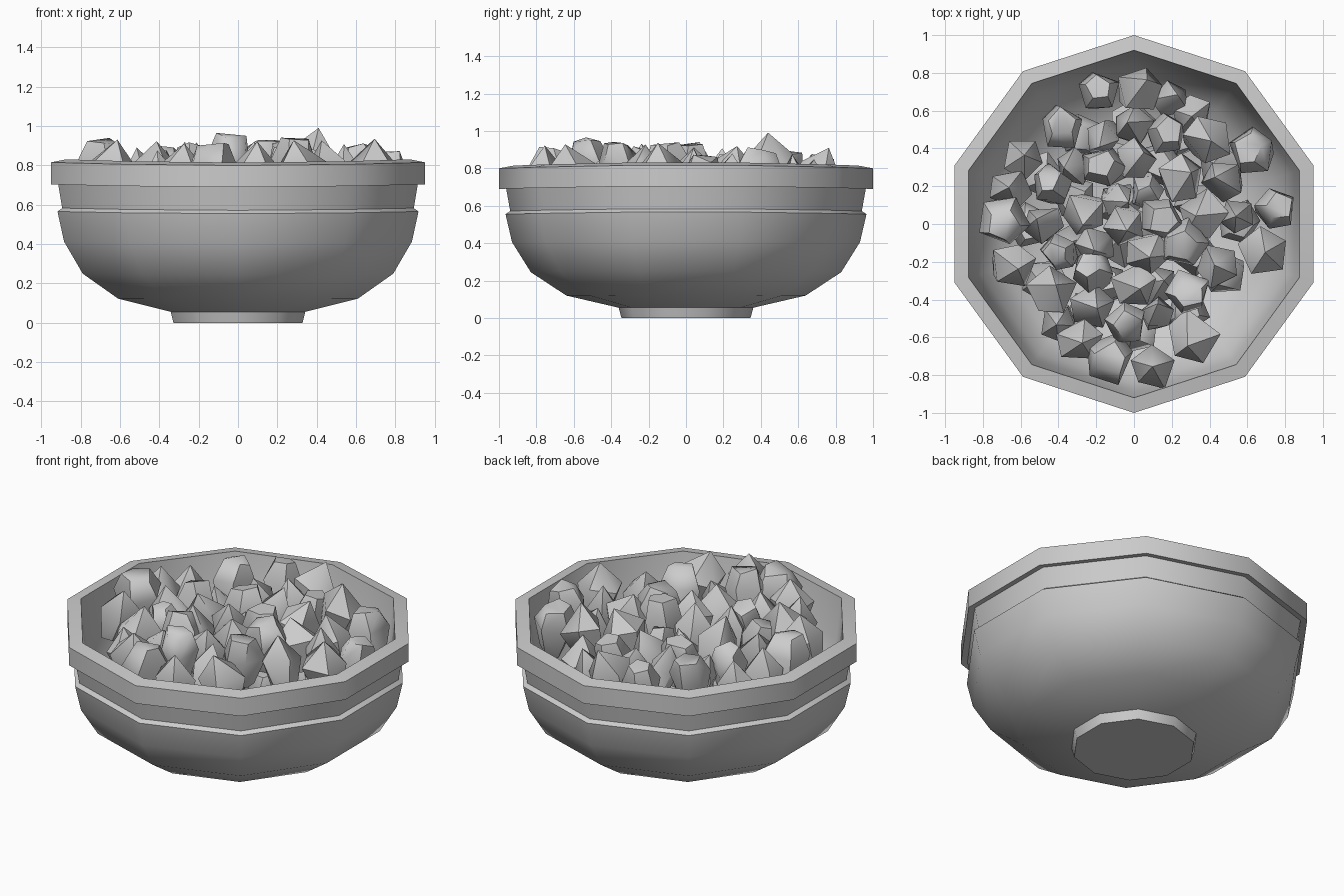
import bpy, bmesh, math, random
from mathutils import Vector, Euler

if "Cube" in bpy.data.objects:
    bpy.data.objects.remove(bpy.data.objects["Cube"])

random.seed(7)
SIDES = 10


def material(name, rgb):
    m = bpy.data.materials.new(name)
    m.diffuse_color = (*rgb, 1)
    m.use_nodes = True
    m.node_tree.nodes["Principled BSDF"].inputs["Base Color"].default_value = m.diffuse_color
    return m


grey = material("plain grey", (0.6, 0.6, 0.6))


def finish(bm, name, angle):
    me = bpy.data.meshes.new(name)
    bm.to_mesh(me)
    bm.free()
    ob = bpy.data.objects.new(name, me)
    bpy.context.collection.objects.link(ob)
    me.materials.append(grey)
    bpy.ops.object.select_all(action='DESELECT')
    ob.select_set(True)
    bpy.context.view_layer.objects.active = ob
    bpy.ops.object.shade_smooth_by_angle(angle=math.radians(angle))
    return ob


def lathe(profile, name):
    """Ten-sided turned shape, closed at both ends; sides lift slightly towards +-x."""
    bm = bmesh.new()
    rings = []
    for r, z in profile:
        ring = []
        for k in range(SIDES):
            a = math.pi / 2 + 2 * math.pi * k / SIDES
            lift = 1 + 0.022 * math.cos(a) ** 2
            ring.append(bm.verts.new((r * math.cos(a), r * math.sin(a), z * lift)))
        rings.append(ring)
    for a, b in zip(rings, rings[1:]):
        for k in range(SIDES):
            n = (k + 1) % SIDES
            bm.faces.new((a[k], a[n], b[n], b[k]))
    bm.faces.new(rings[0])
    bm.faces.new(rings[-1])
    bmesh.ops.recalc_face_normals(bm, faces=bm.faces)
    return finish(bm, name, 40)


# Bowl: foot, rounded body, stepped neck, thick rim, then the hollow inside
lathe([(0.345, 0.0), (0.36, 0.055), (0.64, 0.12), (0.83, 0.245), (0.93, 0.405),
       (0.965, 0.555), (0.94, 0.572), (0.962, 0.695), (1.0, 0.69), (1.0, 0.80),
       (0.92, 0.815), (0.89, 0.57), (0.85, 0.42), (0.75, 0.27), (0.56, 0.16),
       (0.28, 0.11)], "bowl")


def chunk(bm, centre, r, h, flat, tilt):
    """Five-sided nugget with a pointed or blunt top."""
    rot = Euler((random.uniform(-tilt, tilt), random.uniform(-tilt, tilt),
                 random.uniform(0, 6.3))).to_matrix()
    rows = [(0.6, -0.5), (1.0, 0.08)]
    if flat:
        rows.append((0.62, 0.42))
    pts = []
    for s, z in rows:
        for k in range(5):
            a = 2 * math.pi * k / 5 + random.uniform(-0.2, 0.2)
            q = r * s * random.uniform(0.92, 1.12)
            pts.append(Vector((q * math.cos(a), q * math.sin(a),
                               h * (z + random.uniform(-0.05, 0.05)))))
    if not flat:
        pts.append(Vector((random.uniform(-.3, .3) * r, random.uniform(-.3, .3) * r, h / 2)))
    verts = [bm.verts.new(rot @ p + centre) for p in pts]
    bmesh.ops.convex_hull(bm, input=verts)


# Nuggets on top of the pile: x, y, radius
PILE = [(-.19, .70, .11), (.03, .71, .13), (.19, .66, .10), (-.38, .51, .12),
        (-.16, .46, .09), (0, .52, .11), (.17, .47, .11), (.31, .57, .11),
        (.39, .45, .13), (.63, .38, .13), (-.58, .35, .11), (-.31, .30, .10),
        (-.16, .30, .12), (0, .34, .11), (-.66, .19, .12), (-.43, .20, .11),
        (-.26, .06, .12), (-.09, .13, .09), (.06, .18, .10), (.25, .24, .13),
        (.48, .23, .12), (-.70, .02, .14), (-.48, 0, .11), (-.05, 0, .11),
        (.14, .03, .12), (.37, .05, .13), (.55, .04, .10), (.75, .08, .12),
        (.69, -.14, .13), (-.65, -.22, .12), (-.39, -.15, .10), (-.21, -.11, .11),
        (.07, -.15, .12), (.27, -.10, .13), (.45, -.22, .12), (-.43, -.36, .13),
        (-.22, -.26, .11), (-.23, -.43, .12), (0, -.32, .12), (.28, -.36, .12),
        (-.40, -.52, .10), (-.29, -.62, .12), (-.05, -.52, .12), (.12, -.48, .09),
        (.31, -.60, .14), (-.13, -.72, .14), (.10, -.76, .12)]

bm = bmesh.new()
for i, (x, y, r) in enumerate(PILE):
    h = 0.32
    top = min(0.99, 0.63 + 2.4 * r + random.uniform(-0.04, 0.06))
    if abs(y) > 0.6:
        top = min(top, 0.92)
    chunk(bm, Vector((x, y, top - h / 2)), r, h, i % 3 == 0, 0.25)

# Buried nuggets that carry the pile
for ring, n in ((0.12, 3), (0.35, 8), (0.55, 12)):
    for k in range(n):
        a = 2 * math.pi * k / n + ring
        chunk(bm, Vector((ring * math.cos(a), ring * math.sin(a), 0.5)), 0.12, 0.34, k % 2, 0.2)

finish(bm, "nuggets", 50)
